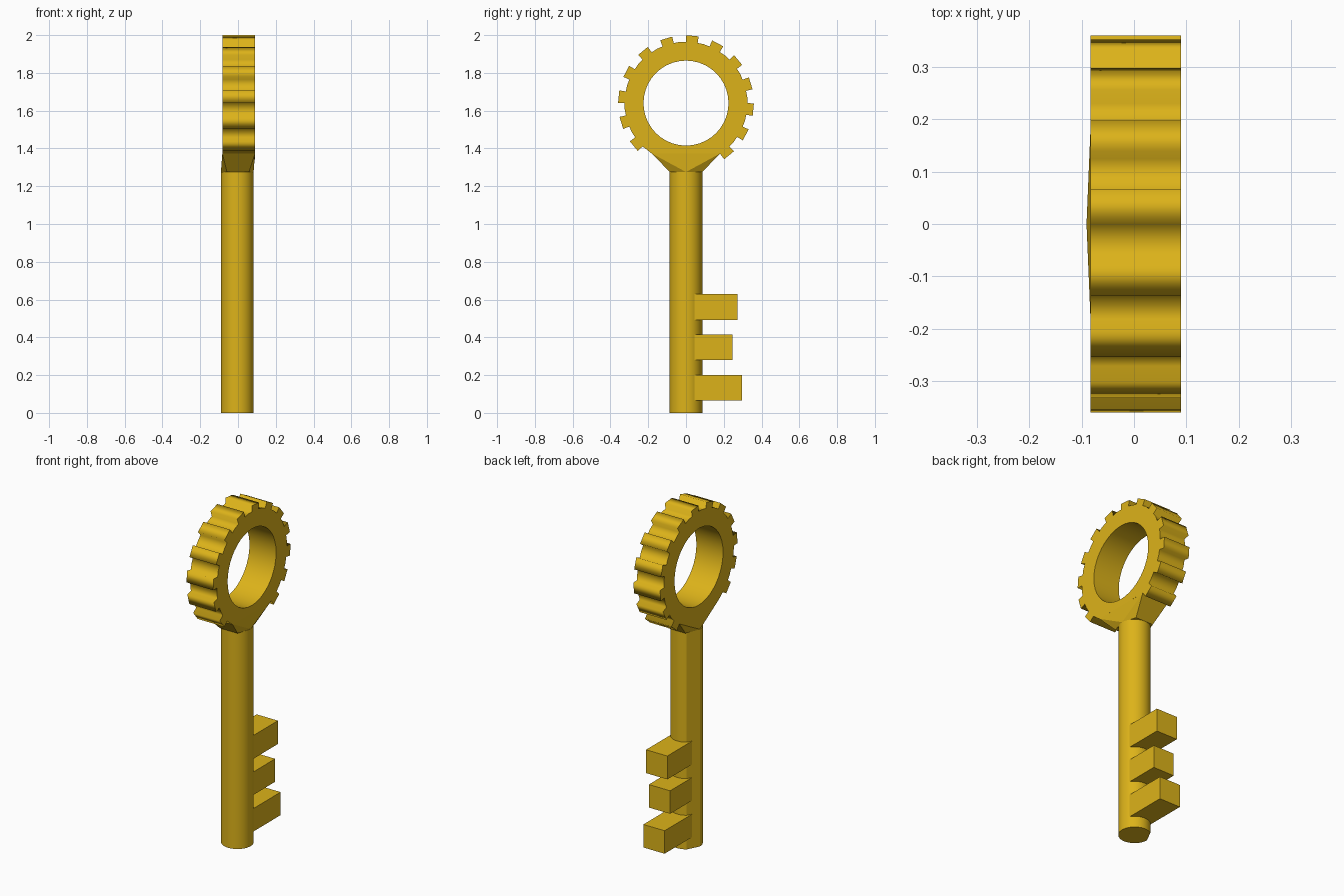
import bpy, bmesh, math
from mathutils import Matrix

if "Cube" in bpy.data.objects:
    bpy.data.objects.remove(bpy.data.objects["Cube"])

gold = bpy.data.materials.new("gold")
gold.diffuse_color = (0.72, 0.45, 0.01, 1)
gold.use_nodes = True
gold.node_tree.nodes["Principled BSDF"].inputs["Base Color"].default_value = gold.diffuse_color


def add(name, bm):
    bmesh.ops.recalc_face_normals(bm, faces=bm.faces[:])
    me = bpy.data.meshes.new(name)
    bm.to_mesh(me)
    bm.free()
    ob = bpy.data.objects.new(name, me)
    bpy.context.collection.objects.link(ob)
    me.materials.append(gold)
    return ob


def smooth(ob, angle):
    bpy.ops.object.select_all(action='DESELECT')
    ob.select_set(True)
    bpy.context.view_layer.objects.active = ob
    bpy.ops.object.shade_smooth_by_angle(angle=math.radians(angle))


# shaft: round, with one flat facet on the back left side
R, CX, TOP = 0.0865, -0.004, 1.275
bm = bmesh.new()
angles = [-180 + i * 305 / 34 for i in range(35)]
base = [bm.verts.new((CX + R * math.cos(math.radians(a)),
                      R * math.sin(math.radians(a)), 0)) for a in angles]
face = bm.faces.new(base)
ext = bmesh.ops.extrude_face_region(bm, geom=[face])
for v in ext["geom"]:
    if isinstance(v, bmesh.types.BMVert):
        v.co.z = TOP
smooth(add("shaft", bm), 20)

# ring bow: toothed outline with a round hole, extruded along x
CZ, STEP, FIRST = 1.64, 22.5, 5.5
X0, X1 = -0.083, 0.09


def polar(deg, t, r):
    a = math.radians(deg)
    return (r * math.sin(a) + t * math.cos(a), CZ + r * math.cos(a) - t * math.sin(a))


outline = [(-0.18, 1.372)]
for k in range(-6, 7):
    deg = FIRST + STEP * k
    outline += [polar(deg, t, r) for t, r in
                ((-0.031, 0.323), (-0.033, 0.358), (0.033, 0.358), (0.031, 0.323))]
    if k < 6:
        outline.append(polar(deg + STEP / 2, 0, 0.326))
outline[-1] = (0.18, 1.372)
hole = [polar(i * 360 / 40, 0, 0.225) for i in range(40)]

cu = bpy.data.curves.new("bow_profile", 'CURVE')
cu.dimensions = '2D'
cu.fill_mode = 'BOTH'
cu.extrude = (X1 - X0) / 2
for pts in (outline, hole):
    sp = cu.splines.new('POLY')
    sp.points.add(len(pts) - 1)
    for p, (y, z) in zip(sp.points, pts):
        p.co = (y, z, 0, 1)
    sp.use_cyclic_u = True
tmp = bpy.data.objects.new("bow_profile", cu)
bpy.context.collection.objects.link(tmp)
deps = bpy.context.evaluated_depsgraph_get()
bm = bmesh.new()
me = bpy.data.meshes.new_from_object(tmp.evaluated_get(deps))
bm.from_mesh(me)
bpy.data.objects.remove(tmp)
bpy.data.meshes.remove(me)
bmesh.ops.remove_doubles(bm, verts=bm.verts[:], dist=1e-5)
# profile x -> y, profile y -> z, thickness -> x
bm.transform(Matrix(((0, 0, 1, (X0 + X1) / 2), (1, 0, 0, 0),
                     (0, 1, 0, 0), (0, 0, 0, 1))))
add("bow", bm)

# neck: tapered hull between bow and shaft
bm = bmesh.new()
for s in (-1, 1):
    for x in (X0, X1):
        bm.verts.new((x, s * 0.18, 1.373))
    for x in (-0.058, 0.058):
        bm.verts.new((x, s * 0.086, TOP))
for x in (CX - R, CX + R):
    bm.verts.new((x, 0, TOP))
bmesh.ops.convex_hull(bm, input=bm.verts[:])
add("neck", bm)

# key bits
for i, (z0, z1, y1) in enumerate(((0.065, 0.2, 0.297), (0.28, 0.415, 0.246),
                                  (0.492, 0.629, 0.272))):
    y0 = 0.03
    bm = bmesh.new()
    bmesh.ops.create_cube(bm, size=1)
    bm.transform(Matrix.Translation((0, (y0 + y1) / 2, (z0 + z1) / 2))
                 @ Matrix.Diagonal((0.138, y1 - y0, z1 - z0, 1)))
    add(f"bit_{i + 1}", bm)
